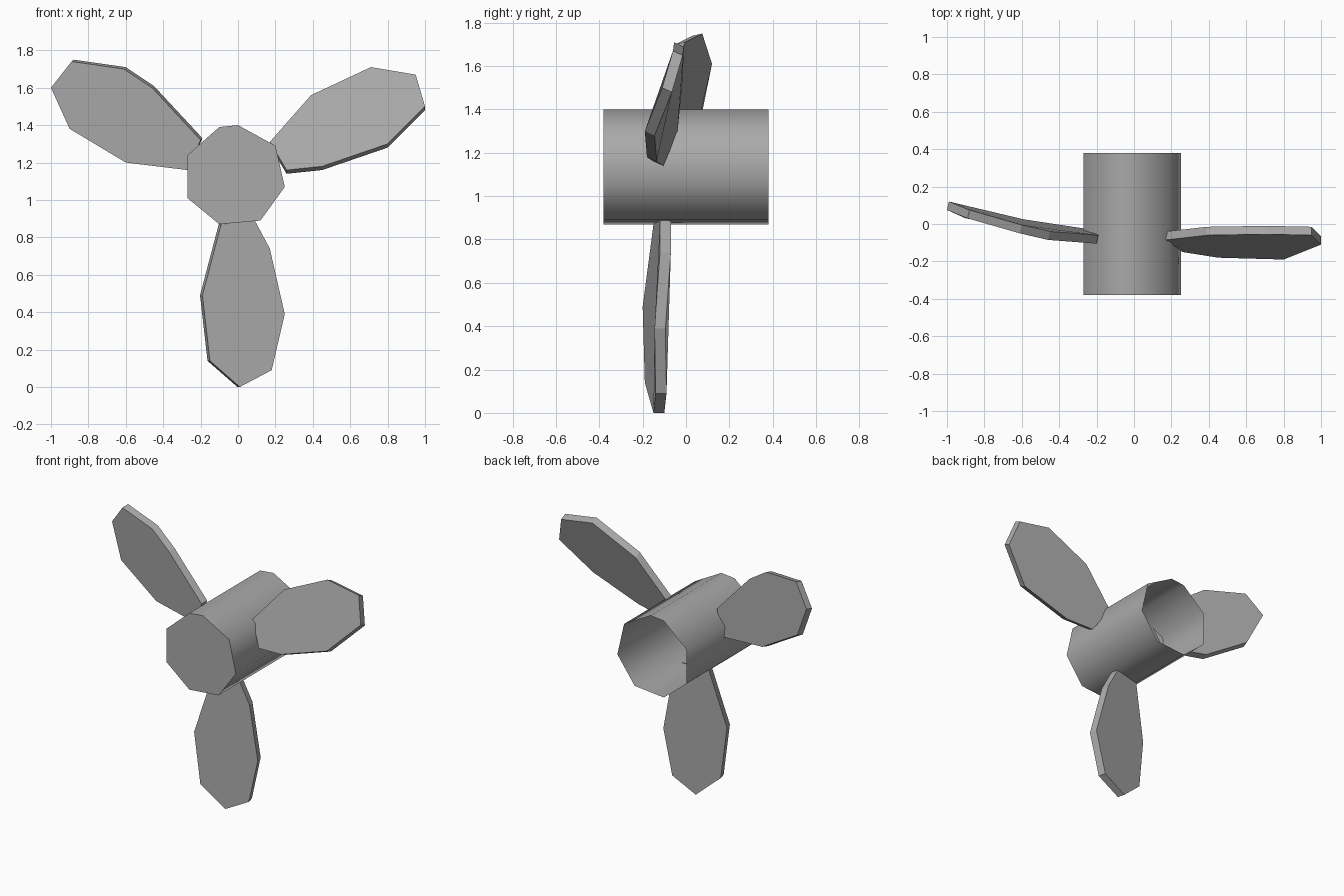
import bpy
import bmesh
from mathutils import Vector

default_cube = bpy.data.objects.get("Cube")
if default_cube:
    bpy.data.objects.remove(default_cube, do_unlink=True)

# One plain metal colour for the whole propeller
grey = bpy.data.materials.new("plain_grey")
grey.use_nodes = True
colour = (0.4, 0.4, 0.4, 1)
grey.diffuse_color = colour
for node in grey.node_tree.nodes:
    if node.type == "BSDF_PRINCIPLED":
        node.inputs["Base Color"].default_value = colour


def extrude_outline(name, outline, offset, smooth_walls, open_back=False):
    """Sweep a closed outline along an offset into a solid or an open cup."""
    bm = bmesh.new()
    offset = Vector(offset)
    front = [bm.verts.new(p) for p in outline]
    back = [bm.verts.new(Vector(p) + offset) for p in outline]
    count = len(outline)

    caps = [bm.faces.new(front)]
    if not open_back:
        caps.append(bm.faces.new(reversed(back)))
    walls = []
    for i in range(count):
        j = (i + 1) % count
        walls.append(bm.faces.new((front[j], front[i], back[i], back[j])))

    for face in walls:
        face.smooth = smooth_walls
    for face in caps:
        face.smooth = not smooth_walls
    bmesh.ops.recalc_face_normals(bm, faces=bm.faces[:])
    # The front cap must look towards the front, also on the open cup
    caps[0].normal_update()
    if caps[0].normal.y > 0:
        bmesh.ops.reverse_faces(bm, faces=bm.faces[:])

    mesh = bpy.data.meshes.new(name)
    bm.to_mesh(mesh)
    bm.free()
    mesh.materials.append(grey)
    part = bpy.data.objects.new(name, mesh)
    bpy.context.collection.objects.link(part)
    return part


# Hub: uneven eight-sided tube, closed at the front and open at the back
hub_front, hub_length = -0.38, 0.76
hub_profile = [(0, 1.4), (0.2, 1.29), (0.25, 1.07), (0.12, 0.89),
               (-0.1, 0.87), (-0.27, 1.01), (-0.27, 1.24), (-0.1, 1.39)]
extrude_outline("hub", [(x, hub_front, z) for x, z in hub_profile],
                (0, hub_length, 0), smooth_walls=True, open_back=True)

# Blades: each has its own pitch, given by the front outline and the thickness direction
blades = {
    "lower_blade": ([(-0.09, -0.15, 0.87), (0.09, -0.12, 0.89), (0.17, -0.12, 0.74),
                     (0.25, -0.145, 0.39), (0.18, -0.14, 0.09), (0.01, -0.15, 0),
                     (-0.15, -0.19, 0.14), (-0.19, -0.2, 0.49)],
                    (-0.013, 0.05, 0)),
    "left_blade": ([(0.17, -0.085, 1.31), (0.39, -0.06, 1.56), (0.71, -0.055, 1.71),
                    (0.95, -0.06, 1.67), (1, -0.11, 1.5), (0.8, -0.19, 1.3),
                    (0.45, -0.18, 1.18), (0.26, -0.15, 1.16)],
                   (0, 0.045, -0.02)),
    "right_blade": ([(-0.2, -0.105, 1.32), (-0.27, -0.07, 1.16), (-0.6, -0.02, 1.2),
                     (-0.9, 0.03, 1.38), (-1, 0.075, 1.6), (-0.89, 0.03, 1.74),
                     (-0.61, -0.05, 1.7), (-0.46, -0.085, 1.6)],
                    (0.01, 0.045, 0.01)),
}
for blade_name, (outline, thickness) in blades.items():
    extrude_outline(blade_name, outline, thickness, smooth_walls=False)
